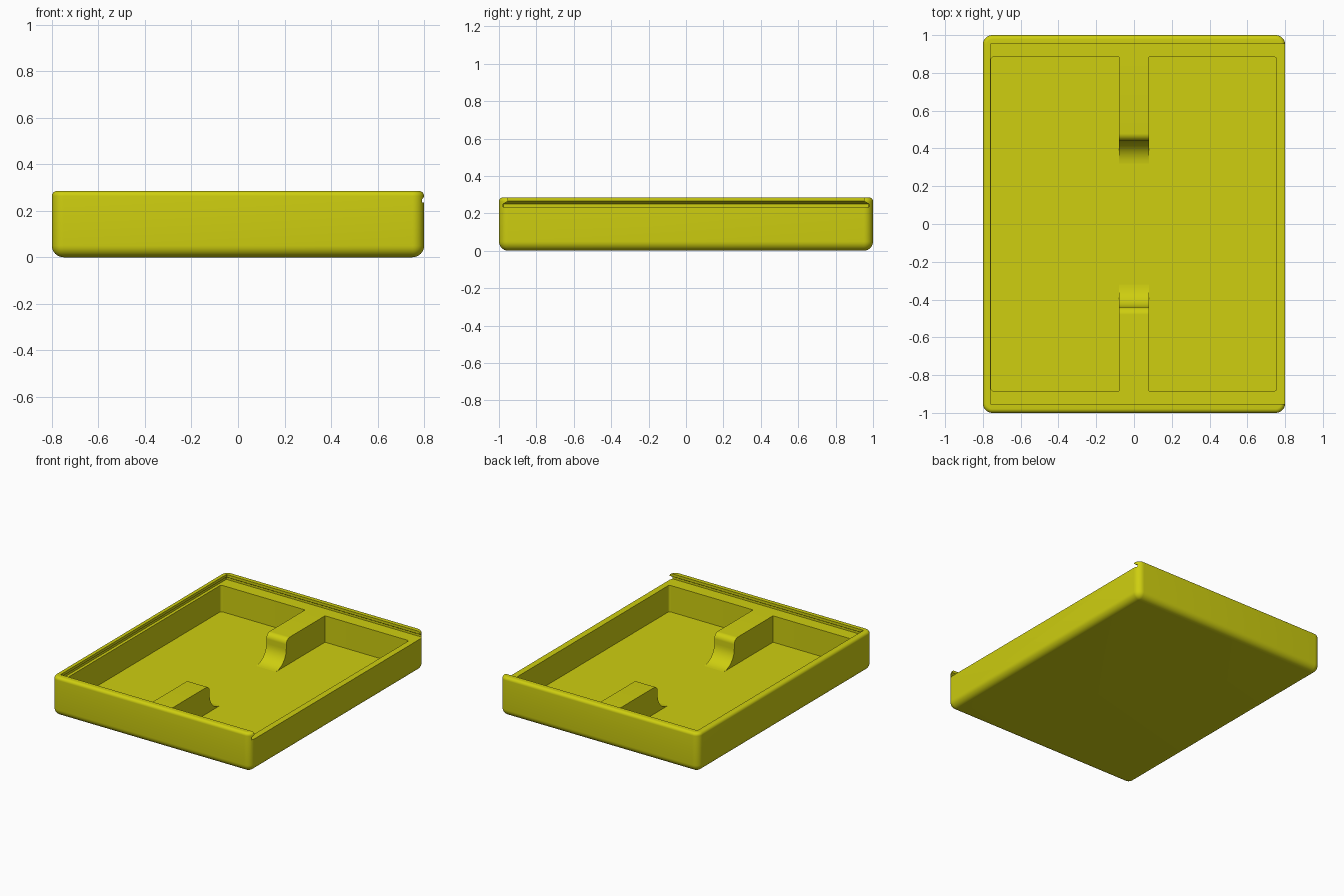
import bpy, bmesh, math

cube = bpy.data.objects.get("Cube")
if cube:
    bpy.data.objects.remove(cube, do_unlink=True)

yellow = bpy.data.materials.new("yellow plastic")
yellow.use_nodes = True
colour = (0.62, 0.62, 0.005, 1)
yellow.diffuse_color = colour
yellow.node_tree.nodes["Principled BSDF"].inputs["Base Color"].default_value = colour

HX, HY, TOP = 0.8, 1.0, 0.285
SHELF, FLOOR = 0.235, 0.043


def make_object(name, bm):
    bmesh.ops.recalc_face_normals(bm, faces=bm.faces)
    mesh = bpy.data.meshes.new(name)
    bm.to_mesh(mesh)
    bm.free()
    obj = bpy.data.objects.new(name, mesh)
    bpy.context.collection.objects.link(obj)
    mesh.materials.append(yellow)
    return obj


def rounded_rect(x0, x1, y0, y1, r, steps=8):
    corners = [(x1 - r, y1 - r), (x0 + r, y1 - r), (x0 + r, y0 + r), (x1 - r, y0 + r)]
    points = []
    for i, (cx, cy) in enumerate(corners):
        for s in range(steps + 1):
            a = math.pi / 2 * (i + s / steps)
            points.append((cx + r * math.cos(a), cy + r * math.sin(a)))
    return points


def loft(name, rings):
    """Join stacked outlines, given as (points, z), into a closed solid."""
    bm = bmesh.new()
    loops = [[bm.verts.new((x, y, z)) for x, y in pts] for pts, z in rings]
    n = len(loops[0])
    for a, b in zip(loops, loops[1:]):
        for i in range(n):
            j = (i + 1) % n
            bm.faces.new((a[i], a[j], b[j], b[i]))
    bm.faces.new(loops[0][::-1])
    bm.faces.new(loops[-1])
    return make_object(name, bm)


def shade(obj):
    bpy.ops.object.select_all(action='DESELECT')
    obj.select_set(True)
    bpy.context.view_layer.objects.active = obj
    bpy.ops.object.shade_smooth_by_angle(angle=math.radians(30))


def cut(obj, cutter):
    mod = obj.modifiers.new("cut", 'BOOLEAN')
    mod.operation = 'DIFFERENCE'
    mod.solver = 'EXACT'
    mod.object = cutter
    bpy.context.view_layer.objects.active = obj
    bpy.ops.object.modifier_apply(modifier=mod.name)
    bpy.data.objects.remove(cutter, do_unlink=True)


# Outer shell: large rounding below, small rounding on the rim
def outline(inset):
    return rounded_rect(-HX + inset, HX - inset, -HY + inset, HY - inset,
                        max(0.05 - inset, 0.002))


rings = []
for radius, top in ((0.05, False), (0.022, True)):
    for s in range(9):
        a = math.pi / 2 * s / 8
        if top:
            rings.append((outline(radius * (1 - math.cos(a))), TOP - radius * (1 - math.sin(a))))
        else:
            rings.append((outline(radius * (1 - math.sin(a))), radius * (1 - math.cos(a))))
tray = loft("tray", rings)

# Main compartment
cut(tray, loft("compartment_cutter", [
    (rounded_rect(-0.757, 0.755, -0.885, 0.885, 0.015), z) for z in (FLOOR, TOP + 0.1)]))

# Undercut track for a sliding lid, open at the +x end
track = [(SHELF, 0.022), (0.25, 0.022), (0.265, 0.047), (TOP + 0.1, 0.047)]
cut(tray, loft("track_cutter", [
    (rounded_rect(-HX + 0.005 + g * 0.75, HX + 0.1, -HY + g, HY - g, 0.002, 1), z)
    for z, g in track]))
shade(tray)

# Half dividers, with a rounded nose and a concave foot
for side, name in ((-1, "front_divider"), (1, "back_divider")):
    arc = [math.pi / 2 * s / 10 for s in range(11)]
    profile = [(0.885, FLOOR), (0.885, SHELF)]
    profile += [(0.48 - 0.04 * math.sin(a), SHELF - 0.04 + 0.04 * math.cos(a)) for a in arc]
    profile += [(0.32 + 0.12 * math.cos(a), FLOOR + 0.12 - 0.12 * math.sin(a)) for a in arc]
    bm = bmesh.new()
    face = bm.faces.new([bm.verts.new((-0.08, side * y, z)) for y, z in profile])
    grown = bmesh.ops.extrude_face_region(bm, geom=[face])["geom"]
    bmesh.ops.translate(bm, vec=(0.16, 0, 0),
                        verts=[v for v in grown if isinstance(v, bmesh.types.BMVert)])
    shade(make_object(name, bm))
